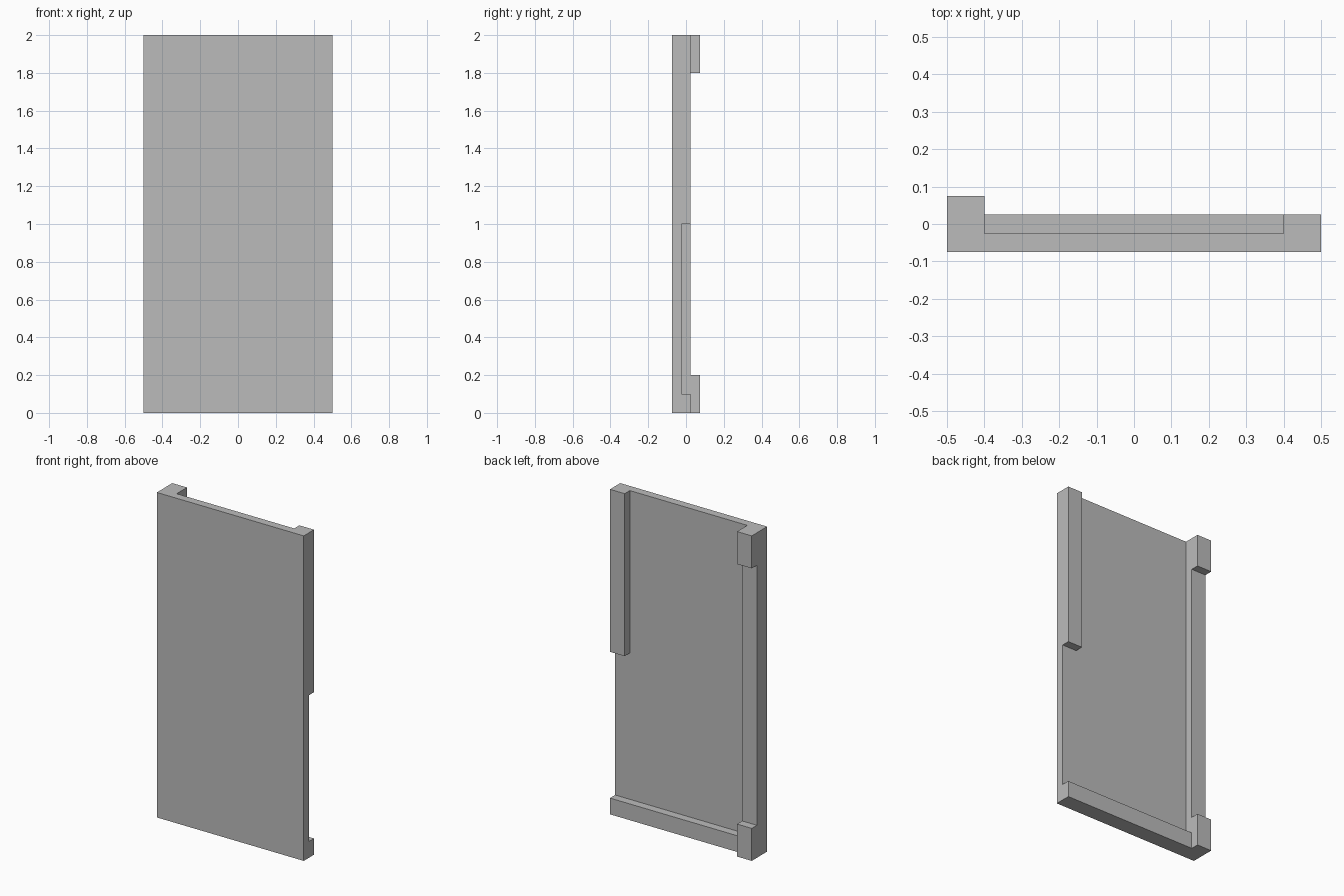
import bpy
import bmesh
from mathutils import Matrix, Vector

old = bpy.data.objects.get("Cube")
if old:
    bpy.data.objects.remove(old, do_unlink=True)

# Plain grey for every part
GREY = (0.5, 0.5, 0.5, 1.0)
grey = bpy.data.materials.new("plain grey")
grey.use_nodes = True
grey.diffuse_color = GREY
grey.node_tree.nodes["Principled BSDF"].inputs["Base Color"].default_value = GREY


def box(name, x, y, z):
    """Box from (low, high) limits on each axis."""
    low, high = Vector((x[0], y[0], z[0])), Vector((x[1], y[1], z[1]))
    bm = bmesh.new()
    bmesh.ops.create_cube(bm, size=1, matrix=Matrix.LocRotScale(
        (low + high) / 2, None, high - low))
    mesh = bpy.data.meshes.new(name)
    bm.to_mesh(mesh)
    bm.free()
    mesh.materials.append(grey)
    obj = bpy.data.objects.new(name, mesh)
    bpy.context.collection.objects.link(obj)
    return obj


W, H = 0.5, 2.0          # half width, height
STRIP = 0.1              # width of the edge strips
FRONT, PANEL, RIM, BACK = -0.075, -0.025, 0.025, 0.075   # depth steps

# Flat front sheet
box("front_panel", (-W, W), (FRONT, PANEL), (0, H))

# Raised strips on the back
box("right_edge_strip", (-W, STRIP - W), (PANEL, RIM), (0, H))
box("left_upper_strip", (W - STRIP, W), (PANEL, RIM), (H / 2, H))
box("bottom_rail", (STRIP - W, W), (PANEL, RIM), (0, STRIP))

# Hinge blocks at both ends of the right strip
for name, z in (("lower_block", 0), ("upper_block", H - 2 * STRIP)):
    box(name, (-W, STRIP - W), (RIM, BACK), (z, z + 2 * STRIP))
